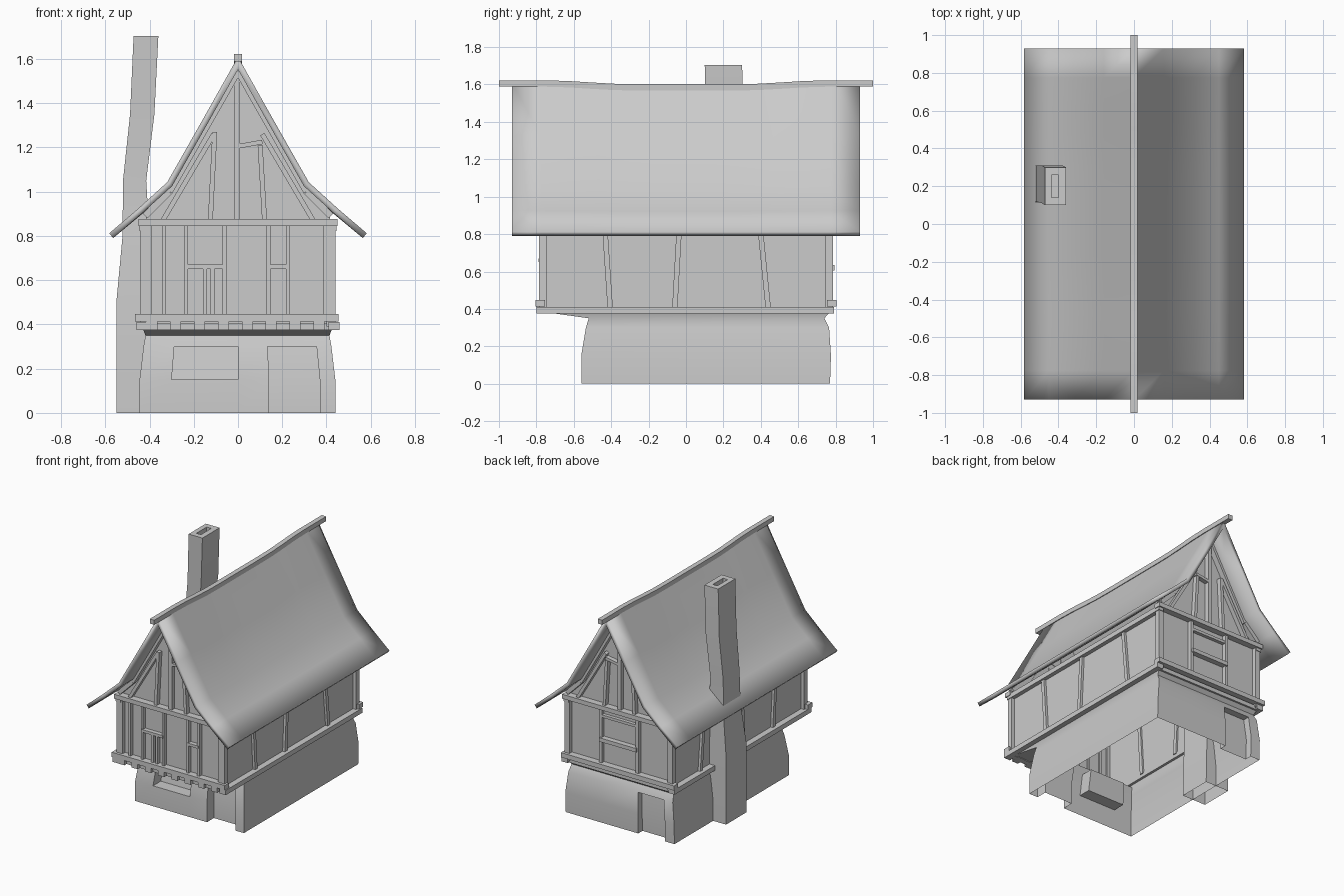
import bpy, bmesh
from mathutils import Vector, Matrix

old = bpy.data.objects.get("Cube")
if old:
    bpy.data.objects.remove(old, do_unlink=True)

GREY = (0.6, 0.6, 0.6, 1)
grey = bpy.data.materials.new("plain_grey")
grey.use_nodes = True
grey.diffuse_color = GREY
grey.node_tree.nodes["Principled BSDF"].inputs["Base Color"].default_value = GREY


def finish(name, bm, smooth=None):
    bmesh.ops.recalc_face_normals(bm, faces=bm.faces)
    mesh = bpy.data.meshes.new(name)
    bm.to_mesh(mesh)
    bm.free()
    mesh.materials.append(grey)
    obj = bpy.data.objects.new(name, mesh)
    bpy.context.collection.objects.link(obj)
    if smooth:
        bpy.ops.object.select_all(action="DESELECT")
        obj.select_set(True)
        bpy.context.view_layer.objects.active = obj
        bpy.ops.object.shade_smooth_by_angle(angle=smooth)
    return obj


def loft(bm, rings, closed=True):
    """Bridge rows of points with quads."""
    rows = [[bm.verts.new(p) for p in ring] for ring in rings]
    n = len(rows[0])
    for a, b in zip(rows, rows[1:]):
        for i in range(n if closed else n - 1):
            j = (i + 1) % n
            bm.faces.new((a[i], a[j], b[j], b[i]))
    return rows


def beam(name, p, q, width, depth, normal):
    """Square timber from p to q, with depth along the wall normal."""
    p, q, n = Vector(p), Vector(q), Vector(normal)
    z = (q - p).normalized()
    x = n.cross(z).normalized()
    y = z.cross(x)
    rot = Matrix((x, y, z)).transposed().to_4x4()
    size = Matrix.Diagonal((width, depth, (q - p).length, 1))
    bm = bmesh.new()
    bmesh.ops.create_cube(bm, size=1, matrix=Matrix.Translation((p + q) / 2) @ rot @ size)
    return finish(name, bm)


def end_beam(name, side, a, b, width=0.024, depth=0.035, y=0.765):
    """Timber on a gable end: side -1 is the front, 1 the back."""
    return beam(name, (a[0], side * y, a[1]), (b[0], side * y, b[1]), width, depth, (0, side, 0))


# Stone ground floor, open below, flaring into the jetty soffit
front_x = [-0.445, -0.3, 0, 0.14, 0.37, 0.44]
back_x = [0.44, 0.15, -0.15, -0.37, -0.445]


def stone_ring(z, k, y0, y1):
    return [(x * k, y0, z) for x in front_x] + [(x * k, y1, z) for x in back_x]


bm = bmesh.new()
loft(bm, [stone_ring(0, 1, -0.56, 0.77), stone_ring(0.15, 1, -0.56, 0.775),
          stone_ring(0.3, 0.96, -0.535, 0.765), stone_ring(0.35, 0.94, -0.52, 0.74),
          stone_ring(0.385, 0.97, -0.77, 0.77)])


def recess(x0, x1, z0, z1, side, depth):
    chosen = []
    for f in bm.faces:
        c = f.calc_center_median()
        if x0 < c.x < x1 and z0 < c.z < z1 and c.y * side > 0.4:
            chosen.append(f)
    made = bmesh.ops.extrude_face_region(bm, geom=chosen)["geom"]
    bmesh.ops.delete(bm, geom=chosen, context="FACES")
    verts = [v for v in made if isinstance(v, bmesh.types.BMVert)]
    bmesh.ops.translate(bm, verts=verts, vec=(0, -side * depth, 0))


recess(-0.3, 0, 0.15, 0.3, -1, 0.09)
recess(0.14, 0.37, 0, 0.3, -1, 0.08)
recess(-0.37, -0.15, 0, 0.3, 1, 0.05)
floor = [f for f in bm.faces if all(v.co.z < 0.001 for v in f.verts)]
bmesh.ops.delete(bm, geom=floor, context="FACES")
finish("stone_ground_floor", bm, 0.7)

# Plaster walls of the upper floor
bm = bmesh.new()
X, Y = 0.415, 0.755
loft(bm, [[(-X, -Y, z), (X, -Y, z), (X, Y, z), (-X, Y, z)] for z in (0.38, 0.87)])
finish("upper_walls", bm)

# Corner posts, sills and top plates
for sx in (-1, 1):
    for sy in (-1, 1):
        beam("corner_post", (sx * 0.42, sy * 0.765, 0.39), (sx * 0.42, sy * 0.765, 0.86),
             0.04, 0.04, (0, 1, 0))
    beam("side_sill", (sx * 0.435, -0.8, 0.393), (sx * 0.435, 0.79, 0.393), 0.035, 0.05, (1, 0, 0))
    beam("side_plate", (sx * 0.425, -0.79, 0.84), (sx * 0.425, 0.79, 0.84), 0.035, 0.04, (1, 0, 0))
    # Leaning studs along the sides
    for foot, head in ((-0.405, -0.435), (-0.06, -0.035), (0.44, 0.395)):
        beam("side_stud", (sx * 0.418, foot, 0.4), (sx * 0.418, head, 0.85), 0.028, 0.03, (1, 0, 0))
for side in (-1, 1):
    end_beam("end_sill", side, (-0.465, 0.43), (0.455, 0.43), 0.034, 0.05, 0.78)
    end_beam("end_plate", side, (-0.45, 0.86), (0.45, 0.86), 0.032, 0.05, 0.775)
    end_beam("lower_end_sill", side, (-0.44, 0.39), (0.44, 0.39), 0.03, 0.04, 0.755)

# Joist ends under the front jetty
for i in range(8):
    x = -0.39 + i * 0.108
    end_beam("joist_end", -1, (x, 0.375), (x, 0.415), 0.05, 0.07, 0.765)

# Front studs and window frames
for x, z0, z1 in ((-0.335, 0.44, 0.85), (-0.235, 0.44, 0.85), (-0.062, 0.44, 0.85),
                  (-0.15, 0.44, 0.66), (-0.115, 0.44, 0.66), (0.137, 0.44, 0.85),
                  (0.225, 0.44, 0.85), (-0.4, 0.44, 0.85), (0.395, 0.44, 0.85)):
    end_beam("front_stud", -1, (x, z0), (x, z1), 0.018)
end_beam("large_window_sill", -1, (-0.235, 0.66), (-0.062, 0.66), 0.02, 0.045)
end_beam("small_window_sill", -1, (0.137, 0.66), (0.225, 0.66), 0.02, 0.045)

# Back studs and window sill
for x in (-0.15, 0.15):
    end_beam("back_stud", 1, (x, 0.44), (x, 0.85))
end_beam("back_window_sill", 1, (-0.15, 0.62), (0.15, 0.62), 0.028, 0.06)
end_beam("back_window_head", 1, (-0.15, 0.79), (0.15, 0.79), 0.02, 0.03)

# Gables with their timbers
for side in (-1, 1):
    bm = bmesh.new()
    half = [(0.42, 0.86), (0.41, 0.92), (0.3, 1.02)]
    outline = half + [(0, 1.56)] + [(-x, z) for x, z in reversed(half)]
    bm.faces.new([bm.verts.new((x, side * 0.75, z)) for x, z in outline])
    gable = finish("gable_wall", bm)
    if (gable.data.polygons[0].normal.y > 0) != (side > 0):
        gable.data.flip_normals()
    end_beam("king_post", side, (-0.004, 0.87), (-0.004, 1.52), 0.028)
    end_beam("left_stud", side, (-0.125, 0.87), (-0.105, 1.27), 0.022)
    end_beam("right_stud", side, (0.12, 0.87), (0.1, 1.21), 0.022)
    end_beam("collar", side, (0, 1.205), (0.11, 1.225), 0.02)
    for sx in (-1, 1):
        end_beam("gable_brace", side, (sx * 0.34, 0.87), (sx * 0.11, 1.26), 0.022)
        end_beam("upper_rafter", side, (sx * 0.31, 1.0), (0, 1.545), 0.03, 0.04, 0.77)
        end_beam("lower_rafter", side, (sx * 0.42, 0.89), (sx * 0.31, 1.0), 0.03, 0.04, 0.77)


# Sagging, flared roof
def sag(y):
    t = min(max((abs(y) - 0.3) / 0.45, 0), 1)
    return 0.02 * (1 - t * t * (3 - 2 * t))


slope = [(0.582, 0.812), (0.45, 0.925), (0.32, 1.043), (0.16, 1.325), (0, 1.61)]
profile = [(-x, z) for x, z in slope] + slope[-2::-1]
bm = bmesh.new()
stations = [-0.93 + 1.86 * i / 12 for i in range(13)]
loft(bm, [[(x, y, z - sag(y) * (z - 0.81) / 0.8) for x, z in profile] for y in stations], False)
roof = finish("roof", bm, 0.6)
if sum(p.normal.z for p in roof.data.polygons) < 0:
    roof.data.flip_normals()
shell = roof.modifiers.new("thickness", "SOLIDIFY")
shell.thickness = 0.028
shell.offset = -1
shell.use_even_offset = True

# Ridge beam following the sag
bm = bmesh.new()
rings = [[(x, y, z - sag(y)) for x, z in ((-0.018, 1.588), (0.018, 1.588), (0.018, 1.622), (-0.018, 1.622))]
         for y in [-1 + i / 8 for i in range(17)]]
rows = loft(bm, rings)
bm.faces.new(rows[0])
bm.faces.new(rows[-1])
finish("ridge_beam", bm, 0.6)

# Crooked chimney with a sunken flue
bm = bmesh.new()
sections = [(-0.55, -0.36, 0.08, 0.32, 0), (-0.55, -0.37, 0.08, 0.32, 0.5), (-0.522, -0.4, 0.11, 0.31, 0.8),
            (-0.52, -0.415, 0.12, 0.31, 1.05), (-0.488, -0.378, 0.11, 0.31, 1.35),
            (-0.472, -0.36, 0.1, 0.3, 1.705), (-0.437, -0.4, 0.14, 0.26, 1.705), (-0.437, -0.4, 0.14, 0.26, 1.66)]
rows = loft(bm, [[(a, c, z), (b, c, z), (b, d, z), (a, d, z)] for a, b, c, d, z in sections])
bm.faces.new(rows[-1])
finish("chimney", bm, 0.6)
